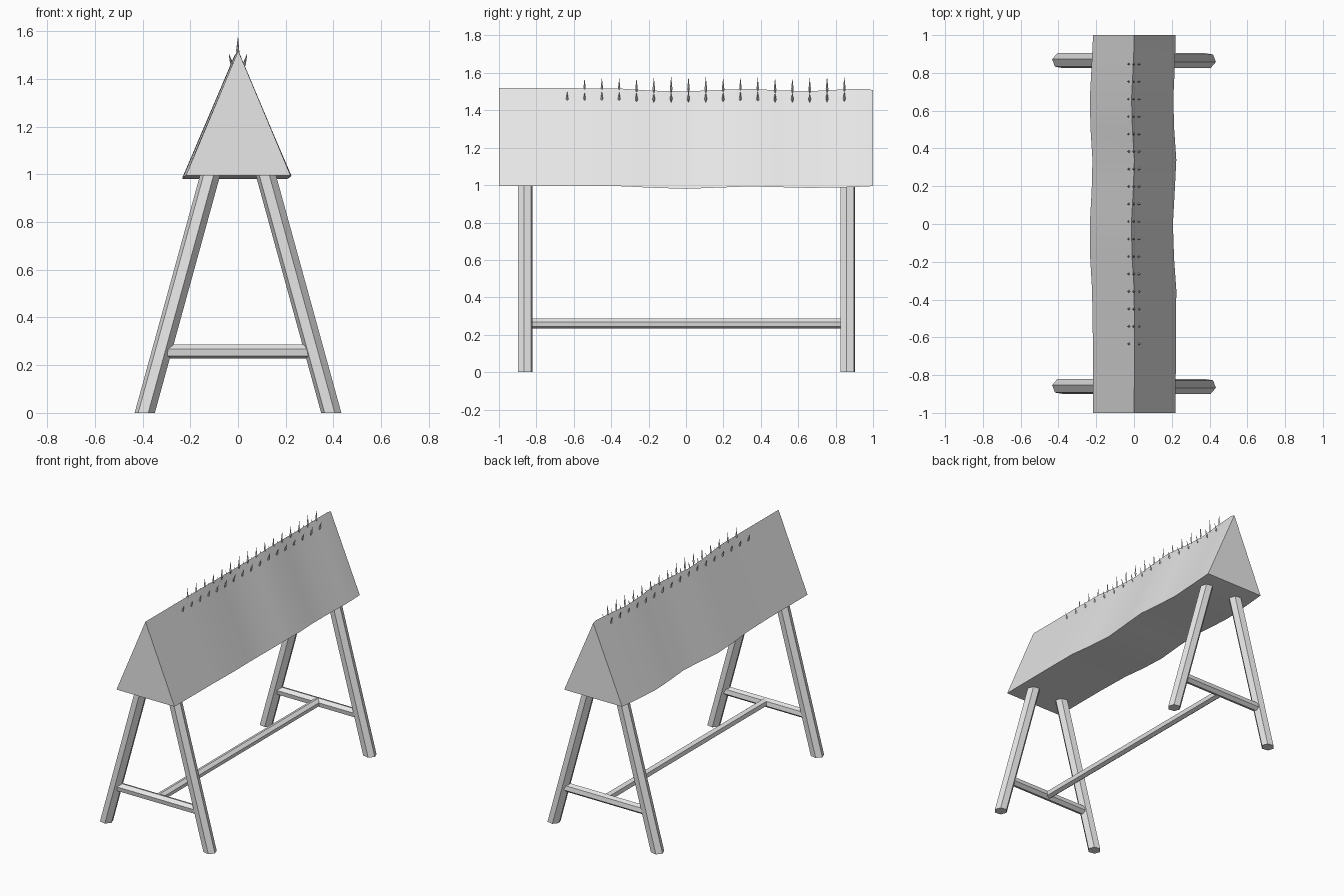
import bpy
import bmesh
import math
import random
from mathutils import Vector

random.seed(4)
if "Cube" in bpy.data.objects:
    bpy.data.objects.remove(bpy.data.objects["Cube"], do_unlink=True)

# One plain pale grey for everything
grey = bpy.data.materials.new("pale grey")
grey.use_nodes = True
colour = (0.8, 0.8, 0.8, 1)
grey.diffuse_color = colour
grey.node_tree.nodes["Principled BSDF"].inputs["Base Color"].default_value = colour


def finish(name, bm, smooth=False):
    bmesh.ops.recalc_face_normals(bm, faces=bm.faces)
    mesh = bpy.data.meshes.new(name)
    bm.to_mesh(mesh)
    bm.free()
    mesh.materials.append(grey)
    obj = bpy.data.objects.new(name, mesh)
    bpy.context.collection.objects.link(obj)
    if smooth:
        bpy.ops.object.select_all(action='DESELECT')
        obj.select_set(True)
        bpy.context.view_layer.objects.active = obj
        bpy.ops.object.shade_smooth_by_angle(angle=math.radians(30))
    return obj


def loft(bm, sections):
    """Skin a row of matching closed sections and cap both ends."""
    rings = [[bm.verts.new(p) for p in section] for section in sections]
    n = len(rings[0])
    for a, b in zip(rings, rings[1:]):
        for i in range(n):
            j = (i + 1) % n
            bm.faces.new((a[i], a[j], b[j], b[i]))
    bm.faces.new(rings[0])
    bm.faces.new(rings[-1])


def hex_bar(name, start, end, u, v, turn):
    """Six-sided bar whose ends lie in the plane of u and v."""
    ring = []
    for i in range(6):
        a = math.radians(turn + 60 * i)
        ring.append(Vector(u) * math.cos(a) + Vector(v) * math.sin(a))
    bm = bmesh.new()
    loft(bm, [[Vector(p) + r for r in ring] for p in (start, end)])
    return finish(name, bm)


# Worn triangular beam: y, left edge x, right edge x, base z, ridge z
stations = [
    (-1.0, -0.218, 0.22, 0.996, 1.518),
    (-0.6, -0.218, 0.222, 0.996, 1.518),
    (-0.35, -0.222, 0.224, 0.994, 1.516),
    (-0.18, -0.232, 0.212, 0.986, 1.505),
    (0.0, -0.234, 0.206, 0.98, 1.501),
    (0.18, -0.224, 0.216, 0.987, 1.509),
    (0.34, -0.22, 0.224, 0.993, 1.515),
    (0.5, -0.23, 0.213, 0.989, 1.506),
    (0.66, -0.234, 0.208, 0.985, 1.502),
    (0.85, -0.224, 0.217, 0.988, 1.512),
    (0.97, -0.218, 0.22, 0.993, 1.515),
    (1.0, -0.218, 0.22, 0.995, 1.507),
]
bm = bmesh.new()
loft(bm, [[(xl, y, zb), (xr, y, zb), ((xl + xr) / 2, y, zt)]
          for y, xl, xr, zb, zt in stations])
finish("wedge_beam", bm, smooth=True)

# Splayed legs, with a cross rail between each pair
for end, y in (("front", -0.86), ("back", 0.865)):
    for side, s in (("right", -1), ("left", 1)):
        hex_bar(f"{end}_{side}_leg", (s * 0.391, y, 0), (s * 0.116, y, 1.0),
                (0.043, 0, 0), (0, 0.042, 0), 50)
    hex_bar(f"{end}_cross_rail", (-0.31, y, 0.258), (0.31, y, 0.258),
            (0, 0.03, 0), (0, 0, 0.03), 40)

# Long rail joining the two cross rails
hex_bar("long_rail", (0, -0.86, 0.26), (0, 0.865, 0.26),
        (0.028, 0, 0), (0, 0, 0.027), 20)


def spike(bm, base, tip, radius):
    """Slender four-sided thorn that swells just above its root."""
    base, tip = Vector(base), Vector(tip)
    mid = base.lerp(tip, 0.3)
    ring = [bm.verts.new(mid + Vector((math.cos(a), math.sin(a), 0)) * radius)
            for a in (math.pi / 2 * i for i in range(4))]
    top, root = bm.verts.new(tip), bm.verts.new(base)
    for i in range(4):
        a, b = ring[i], ring[(i + 1) % 4]
        bm.faces.new((a, b, top))
        bm.faces.new((b, a, root))


# Thorns along the ridge and just below it on both slopes
ridge, slopes = bmesh.new(), bmesh.new()
for i in range(17):
    y = -0.635 + i * 0.0926
    j = random.uniform(-0.006, 0.006)
    if i:
        spike(ridge, (-0.002, y, 1.485), (0, y, 1.577 + j), 0.007)
    for s in (-1, 1):
        spike(slopes, (s * 0.02, y, 1.44), (s * 0.038, y, 1.502 + j), 0.007)
finish("ridge_spikes", ridge)
finish("slope_spikes", slopes)
